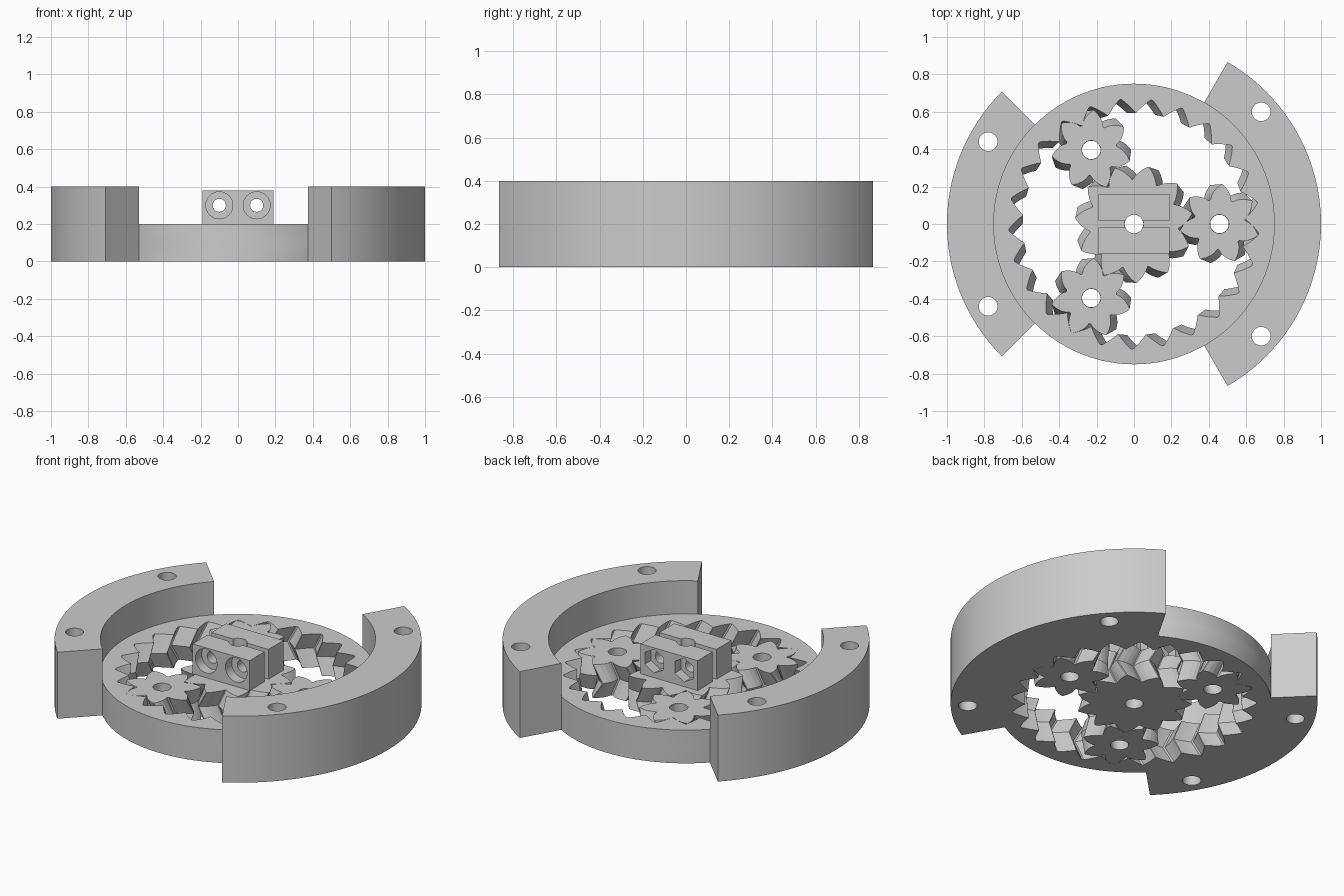
import bpy, bmesh
from math import pi, sin, cos, tan, acos, radians
from mathutils import Matrix

if "Cube" in bpy.data.objects:
    bpy.data.objects.remove(bpy.data.objects["Cube"], do_unlink=True)

grey = bpy.data.materials.new("plain_grey")
grey.use_nodes = True
grey.diffuse_color = (0.6, 0.6, 0.6, 1)
grey.node_tree.nodes["Principled BSDF"].inputs["Base Color"].default_value = (0.6, 0.6, 0.6, 1)

SUN, PLANET = 11, 7
RING = SUN + 2 * PLANET
MODULE = 0.635 / RING          # pitch radius per tooth
DEPTH = 0.04                   # tooth height above and below the pitch circle
THICK = 0.2
BORE = 0.05


def finish(name, bm):
    bmesh.ops.recalc_face_normals(bm, faces=bm.faces)
    mesh = bpy.data.meshes.new(name)
    bm.to_mesh(mesh)
    bm.free()
    mesh.materials.append(grey)
    obj = bpy.data.objects.new(name, mesh)
    bpy.context.collection.objects.link(obj)
    return obj


def activate(obj):
    bpy.ops.object.select_all(action='DESELECT')
    obj.select_set(True)
    bpy.context.view_layer.objects.active = obj


def smooth(obj):
    activate(obj)
    bpy.ops.object.shade_smooth_by_angle(angle=radians(20))


def tooth_profile(teeth):
    """Polar points of a pointed involute gear, one tooth centred on angle 0."""
    pitch = teeth * MODULE
    base = pitch * cos(pi / 4)
    inv = lambda a: tan(a) - a
    half = lambda r: pi / (2 * teeth) + inv(pi / 4) - inv(acos(min(1, base / r)))
    tip, root = pitch + DEPTH, pitch - DEPTH
    while half(tip) < 0.008:
        tip -= 0.0005
    steps = 5
    radii = [root + (tip - root) * i / (steps - 1) for i in range(steps)]
    flank = [(r, min(half(r), pi / teeth * 0.98)) for r in radii]
    one = [(r, -a) for r, a in flank] + [(r, a) for r, a in reversed(flank)]
    return [(r, a + 2 * pi * t / teeth) for t in range(teeth) for r, a in one]


def herringbone(name, teeth, circle, hand, phase=0.0, centre=(0, 0)):
    """Toothed wall with a V twist, closed off by a plain round wall."""
    bm = bmesh.new()
    profile = tooth_profile(teeth)
    n = len(profile)
    twist = hand * 2 / teeth
    toothed, plain = [], []
    for z, turn in ((0, twist), (THICK / 2, 0), (THICK, twist)):
        place = lambda r, a: bm.verts.new((centre[0] + r * cos(a), centre[1] + r * sin(a), z))
        toothed.append([place(r, a + turn + phase) for r, a in profile])
        plain.append([place(circle, 2 * pi * (i - 4.5) / n + turn + phase) for i in range(n)])
    strips = [(toothed[0], toothed[1]), (toothed[1], toothed[2]), (toothed[2], plain[2]),
              (plain[2], plain[1]), (plain[1], plain[0]), (plain[0], toothed[0])]
    for a, b in strips:
        for i in range(n):
            j = (i + 1) % n
            bm.faces.new((a[i], a[j], b[j], b[i]))
    return finish(name, bm)


def cylinder(name, radius, length, centre, axis='Z', sides=32):
    bm = bmesh.new()
    bmesh.ops.create_cone(bm, cap_ends=True, segments=sides, radius1=radius,
                          radius2=radius, depth=length)
    turn = Matrix.Rotation(pi / 2, 4, 'X') if axis == 'Y' else Matrix()
    bm.transform(Matrix.Translation(centre) @ turn)
    return finish(name, bm)


def cut(obj, cutters):
    for c in cutters:
        c.hide_render = True
        mod = obj.modifiers.new("cut", 'BOOLEAN')
        mod.operation, mod.solver, mod.object = 'DIFFERENCE', 'EXACT', c
        activate(obj)
        bpy.ops.object.modifier_apply(modifier=mod.name)
        bpy.data.objects.remove(c, do_unlink=True)


# Gear train: ring, sun and three planets
smooth(herringbone("ring_gear", RING, 0.75, -1))
herringbone("sun_gear", SUN, BORE, 1)
reach = (SUN + PLANET) * MODULE
for i in range(3):
    around = 2 * pi * i / 3
    spin = around + i * SUN / 3 * 2 * pi / PLANET
    herringbone(f"planet_gear_{i + 1}", PLANET, BORE, -1, spin,
                (reach * cos(around), reach * sin(around)))


# Raised mounting flanges hugging the ring
def flange(name, middle, spread, holes):
    bm = bmesh.new()
    steps = int(spread * 2 / 3)
    angles = [radians(middle - spread + 3 * i) for i in range(steps + 1)]
    outline = [(cos(a), sin(a)) for a in angles]
    outline += [(0.75 * cos(a), 0.75 * sin(a)) for a in reversed(angles)]
    face = bm.faces.new([bm.verts.new((x, y, 0)) for x, y in outline])
    grown = bmesh.ops.extrude_face_region(bm, geom=[face])["geom"]
    bmesh.ops.translate(bm, vec=(0, 0, 0.4),
                        verts=[g for g in grown if isinstance(g, bmesh.types.BMVert)])
    obj = finish(name, bm)
    cut(obj, [cylinder("bolt_cutter", BORE, 1, (x, y, 0.2)) for x, y in holes])
    smooth(obj)


flange("left_flange", 0, 60, [(0.68, 0.6), (0.68, -0.6)])
flange("right_flange", 180, 45, [(-0.78, 0.44), (-0.78, -0.44)])


# Split shaft clamp on the sun gear, with bolt heads in front and nuts behind
for side, name in ((-1, "front_clamp"), (1, "back_clamp")):
    bm = bmesh.new()
    bmesh.ops.create_cube(bm, size=1)
    bm.transform(Matrix.Translation((0, side * 0.089, 0.29)) @ Matrix.Diagonal((0.38, 0.142, 0.18, 1)))
    clamp = finish(name, bm)
    cutters = [cylinder("shaft_cutter", BORE, 1, (0, 0, 0.3))]
    for x in (-0.1, 0.1):
        cutters.append(cylinder("bolt_cutter", 0.035, 1, (x, 0, 0.3), 'Y'))
        cutters.append(cylinder("recess_cutter", 0.072, 0.12, (x, side * 0.16, 0.3), 'Y',
                                32 if side < 0 else 6))
    cut(clamp, cutters)
    smooth(clamp)
